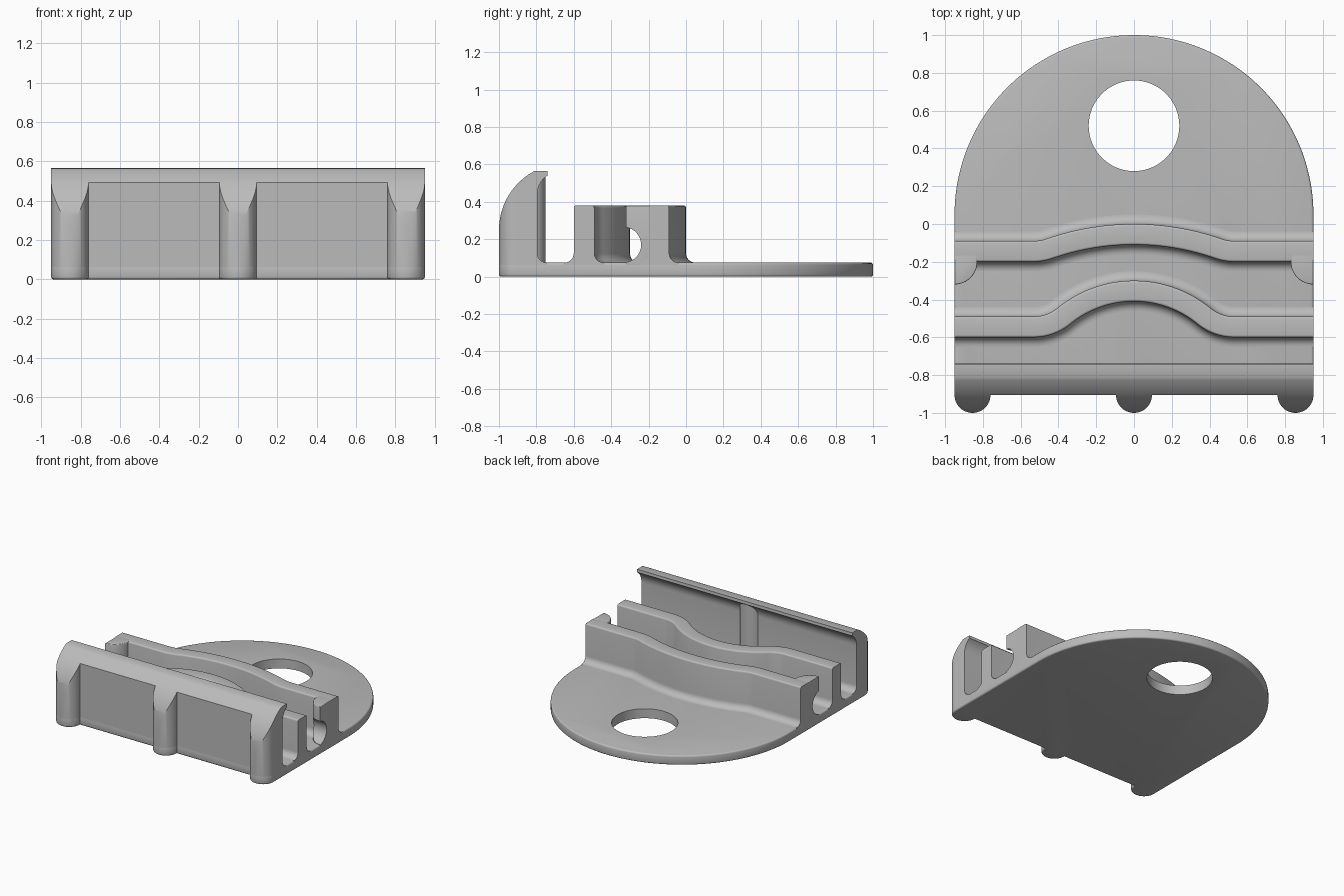
import bpy, bmesh
from math import sin, cos, pi, sqrt, radians
from mathutils import Vector

old = bpy.data.objects.get("Cube")
if old:
    bpy.data.objects.remove(old)

W = 0.95          # half width
BASE = 0.075      # plate thickness
RIB = 0.095       # rib radius
FRONT = -0.905    # plain front face
RIDGE_TOP = 0.38

grey = bpy.data.materials.new("plain grey")
grey.use_nodes = True
grey.diffuse_color = (0.5, 0.5, 0.5, 1)
grey.node_tree.nodes["Principled BSDF"].inputs["Base Color"].default_value = (0.5, 0.5, 0.5, 1)


def arc(cx, cy, r, start, end, n=16):
    """Points on an arc, angles in degrees."""
    angles = [radians(start + (end - start) * i / n) for i in range(n + 1)]
    return [(cx + r * cos(a), cy + r * sin(a)) for a in angles]


def finish(name, bm):
    bmesh.ops.remove_doubles(bm, verts=bm.verts, dist=1e-5)
    bmesh.ops.recalc_face_normals(bm, faces=bm.faces)
    mesh = bpy.data.meshes.new(name)
    bm.to_mesh(mesh)
    bm.free()
    mesh.materials.append(grey)
    ob = bpy.data.objects.new(name, mesh)
    bpy.context.collection.objects.link(ob)
    return ob


def prism(name, outline, low, high, along="z", rim=0):
    """Extrude an outline along z (x, y points) or x (y, z points)."""
    bm = bmesh.new()
    place = (lambda p, h: (p[0], p[1], h)) if along == "z" else (lambda p, h: (h, p[0], p[1]))
    bottom = bm.faces.new([bm.verts.new(place(p, low)) for p in outline])
    bmesh.ops.extrude_face_region(bm, geom=[bottom], use_keep_orig=True)
    bm.verts.ensure_lookup_table()
    shift = Vector(place((0, 0), high - low))
    for v in bm.verts[len(outline):]:
        v.co += shift
    bmesh.ops.remove_doubles(bm, verts=bm.verts, dist=1e-5)
    if rim:
        edges = [e for e in bm.edges if abs(e.verts[0].co.z - e.verts[1].co.z) < 1e-6]
        bmesh.ops.bevel(bm, geom=edges, offset=rim, segments=3, profile=0.5, affect="EDGES")
    return finish(name, bm)


def combine(ob, other, operation):
    mod = ob.modifiers.new("cut", "BOOLEAN")
    mod.operation, mod.object, mod.solver = operation, other, "EXACT"
    bpy.context.view_layer.objects.active = ob
    bpy.ops.object.modifier_apply(modifier=mod.name)
    bpy.data.objects.remove(other)


# Front edge with three half-round ribs, shared by plate and wall
front_edge = []
for x in (-W + RIB, 0, W - RIB):
    front_edge += arc(x, FRONT, RIB, 180, 360, 24)

# Base plate with round back and hole
plate = prism("base_plate", front_edge + arc(0, 0.05, W, 0, 180, 96), 0, BASE, rim=0.012)
combine(plate, prism("hole_cutter", arc(0, 0.52, 0.24, 0, 354, 59), -1, 1), "DIFFERENCE")

# Front wall: ribbed plan trimmed by a curved side profile with a lip
wall = prism("front_wall", front_edge + [(W, -0.6), (-W, -0.6)], 0.012, 0.8)
side = [(-1.1, -0.1), (-1.1, 0.25)] + arc(-0.644, 0.25, 0.356, 180, 117.8, 20)
side += [(-0.74, 0.565), (-0.74, 0.548)] + arc(-0.675, 0.44, 0.12, 122, 180, 10)
side += arc(-0.745, BASE + 0.05, 0.05, 180, 270, 8) + [(-0.745, -0.1)]
combine(wall, prism("wall_trim", side, -1.2, 1.2, along="x"), "INTERSECT")

# Soft rib on the inside of the wall
prism("inner_rib", arc(0, -0.845, RIB, 20, 160, 20), 0.05, 0.54)


def ridge_path(flat_y, rise, reach, r=0.25):
    """Centre line: flat ends, soft corners, bowed middle; gives point and normal."""
    total = (reach ** 2 + rise ** 2) / (2 * rise)
    big = total - r
    turn = reach * big / total
    xs = [-W] + [-reach + 2 * reach * i / 64 for i in range(65)] + [W]
    path = []
    for x in xs:
        a = abs(x)
        if a <= turn:
            y = flat_y + rise - big + sqrt(big ** 2 - x ** 2)
            n = Vector((x, sqrt(big ** 2 - x ** 2)))
        elif a < reach:
            d = sqrt(r ** 2 - (reach - a) ** 2)
            y = flat_y + r - d
            n = Vector(((reach - a) * (1 if x > 0 else -1), d))
        else:
            y, n = flat_y, Vector((0, 1))
        path.append((Vector((x, y)), n.normalized()))
    return path


# Cross-section of a ridge: flared foot and rounded top edge
half = [(0.105, 0.04)] + arc(0.105, BASE + 0.05, 0.05, 270, 180, 8)
half += arc(0.043, RIDGE_TOP - 0.012, 0.012, 0, 90, 4)
section = half + [(-o, z) for o, z in reversed(half)]


def ridge(name, path):
    bm = bmesh.new()
    rings = []
    for p, n in path:
        rings.append([bm.verts.new((*(p + n * o), z)) for o, z in section])
    count = len(section)
    for a, b in zip(rings, rings[1:]):
        for i in range(count):
            j = (i + 1) % count
            bm.faces.new((a[i], a[j], b[j], b[i]))
    bm.faces.new(rings[0])
    bm.faces.new(rings[-1])
    return finish(name, bm)


# Two bowed ridges across the plate
ridge("back_ridge", ridge_path(-0.145, 0.09, 0.53))
ridge("middle_ridge", ridge_path(-0.545, 0.19, 0.53))

# Hooked lobes at both ends of the back ridge
for name, s in (("left_hook", 1), ("right_hook", -1)):
    outline = [(s * (W - x), y) for x, y in arc(0, -0.2, 0.12, 270, 360, 16)]
    outline += [(s * (W - 0.12), -0.16), (s * W, -0.16)]
    hook = prism(name, outline, 0.05, RIDGE_TOP, rim=0.006)
    bore = prism("bore_cutter", arc(-0.335, 0.17, 0.095, 0, 350, 35), -1.2, 1.2, along="x")
    combine(hook, bore, "DIFFERENCE")

# Smooth shading with sharp corners kept
for ob in bpy.context.scene.objects:
    if ob.type == "MESH":
        bpy.ops.object.select_all(action="DESELECT")
        ob.select_set(True)
        bpy.context.view_layer.objects.active = ob
        bpy.ops.object.shade_smooth_by_angle(angle=radians(35))
